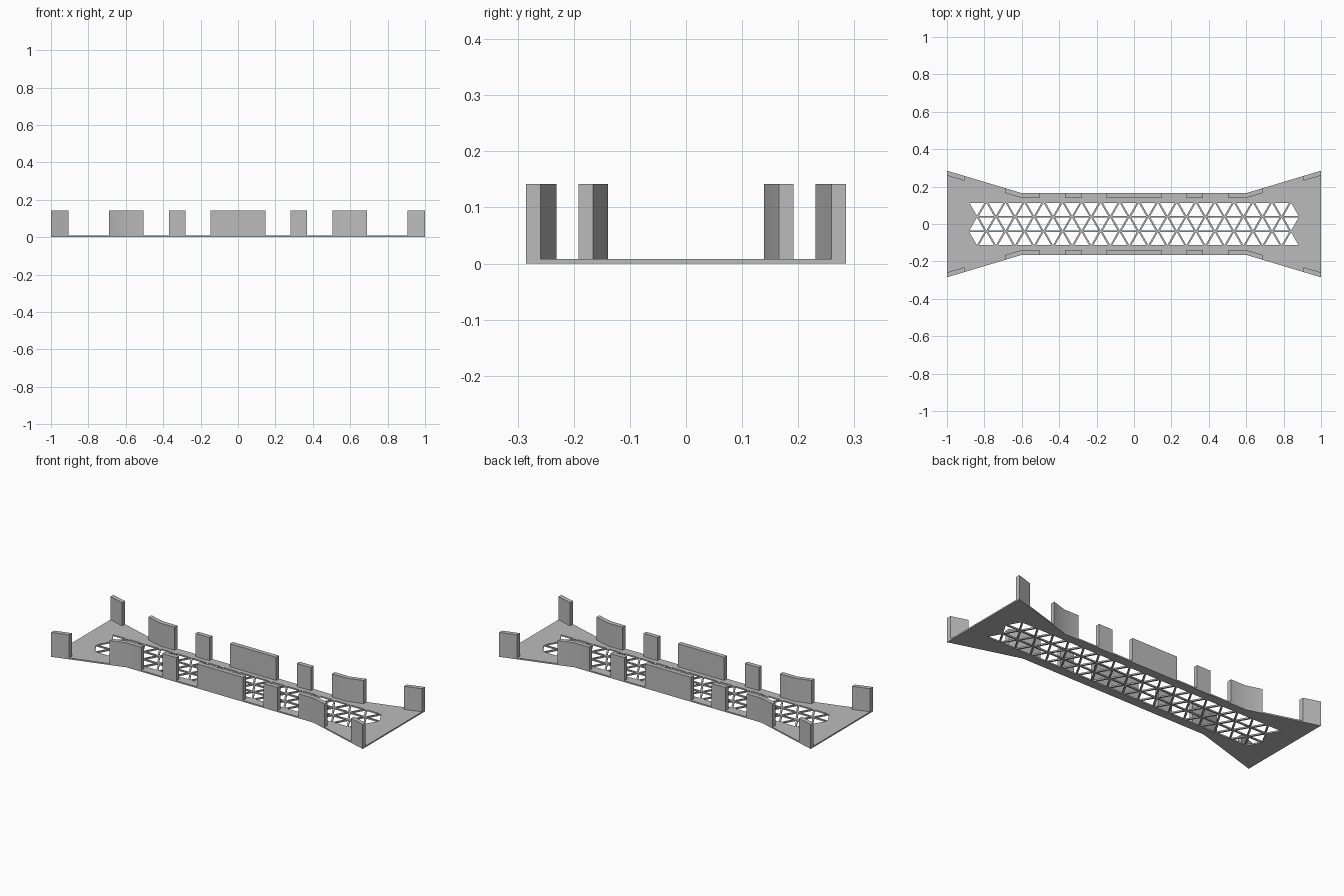
import bpy
import bmesh
import math

cube = bpy.data.objects.get("Cube")
if cube:
    bpy.data.objects.remove(cube, do_unlink=True)

BASE = 0.008       # plate thickness
TOP = 0.142        # top of the upright tabs
WALL = 0.026       # tab thickness
WAIST_X, WAIST_Y, END_Y = 0.6, 0.165, 0.285

grey = bpy.data.materials.new("plain grey")
grey.use_nodes = True
colour = (0.5, 0.5, 0.5, 1)
grey.diffuse_color = colour
grey.node_tree.nodes["Principled BSDF"].inputs["Base Color"].default_value = colour


def edge_y(x):
    """Half width of the plate at x."""
    flare = max(0, abs(x) - WAIST_X) / (1 - WAIST_X)
    return WAIST_Y + flare * (END_Y - WAIST_Y)


def add_loop(curve, points):
    spline = curve.splines.new("POLY")
    spline.points.add(len(points) - 1)
    for p, (x, y) in zip(spline.points, points):
        p.co = (x, y, 0, 1)
    spline.use_cyclic_u = True


def add_plate():
    curve = bpy.data.curves.new("base_plate_outline", "CURVE")
    curve.dimensions = "2D"
    curve.fill_mode = "BOTH"
    curve.extrude = BASE / 2

    # Outline with a narrow waist and flared ends
    xs = [-1, -WAIST_X, WAIST_X, 1]
    add_loop(curve, [(x, -edge_y(x)) for x in xs] + [(x, edge_y(x)) for x in reversed(xs)])

    # Three rows of alternating triangular holes
    columns, step, row_step = 34, 0.0509, 0.0785
    half_w, half_h = 0.04, 0.035
    for row in (-1, 0, 1):
        for i in range(columns):
            cx = (i - (columns - 1) / 2) * step
            cy = row * row_step
            d = half_h if (i + row) % 2 else -half_h
            add_loop(curve, [(cx - half_w, cy + d), (cx + half_w, cy + d), (cx, cy - d)])

    temp = bpy.data.objects.new("plate_outline", curve)
    bpy.context.collection.objects.link(temp)
    bpy.context.view_layer.update()
    evaluated = temp.evaluated_get(bpy.context.evaluated_depsgraph_get())
    mesh = bpy.data.meshes.new_from_object(evaluated)
    bpy.data.objects.remove(temp, do_unlink=True)

    bm = bmesh.new()
    bm.from_mesh(mesh)
    bmesh.ops.remove_doubles(bm, verts=bm.verts, dist=0.0001)
    bmesh.ops.translate(bm, verts=bm.verts, vec=(0, 0, BASE / 2))
    bmesh.ops.recalc_face_normals(bm, faces=bm.faces)
    for f in bm.faces:
        f.smooth = False
    bm.to_mesh(mesh)
    bm.free()
    finish("base_plate", mesh)


def finish(name, mesh):
    mesh.materials.clear()
    mesh.materials.append(grey)
    obj = bpy.data.objects.new(name, mesh)
    bpy.context.collection.objects.link(obj)
    return obj


def add_tab(name, xs, side):
    """Upright tab that follows the plate edge through the given x stations."""
    bm = bmesh.new()
    rings = []
    for x in xs:
        outer, inner = side * edge_y(x), side * (edge_y(x) - WALL)
        rings.append([bm.verts.new((x, y, z)) for y, z in
                      ((outer, BASE), (outer, TOP), (inner, TOP), (inner, BASE))])
    for a, b in zip(rings, rings[1:]):
        for k in range(4):
            n = (k + 1) % 4
            bm.faces.new((a[k], a[n], b[n], b[k]))
    bm.faces.new(rings[0])
    bm.faces.new(rings[-1])
    bmesh.ops.recalc_face_normals(bm, faces=bm.faces)
    mesh = bpy.data.meshes.new(name)
    bm.to_mesh(mesh)
    bm.free()
    obj = finish(name, mesh)
    bpy.ops.object.select_all(action="DESELECT")
    bpy.context.view_layer.objects.active = obj
    obj.select_set(True)
    bpy.ops.object.shade_smooth_by_angle(angle=math.radians(30))


add_plate()

# Upright tabs along both long edges
tabs = {"small_tab": (0.28, 0.37), "bent_tab": (0.505, WAIST_X, 0.69), "corner_tab": (0.905, 1)}
for side, side_name in ((-1, "front"), (1, "back")):
    add_tab(f"{side_name}_middle_tab", (-0.148, 0.148), side)
    for name, xs in tabs.items():
        for mirror, hand in ((1, "left"), (-1, "right")):
            add_tab(f"{side_name}_{hand}_{name}", [mirror * x for x in xs], side)
